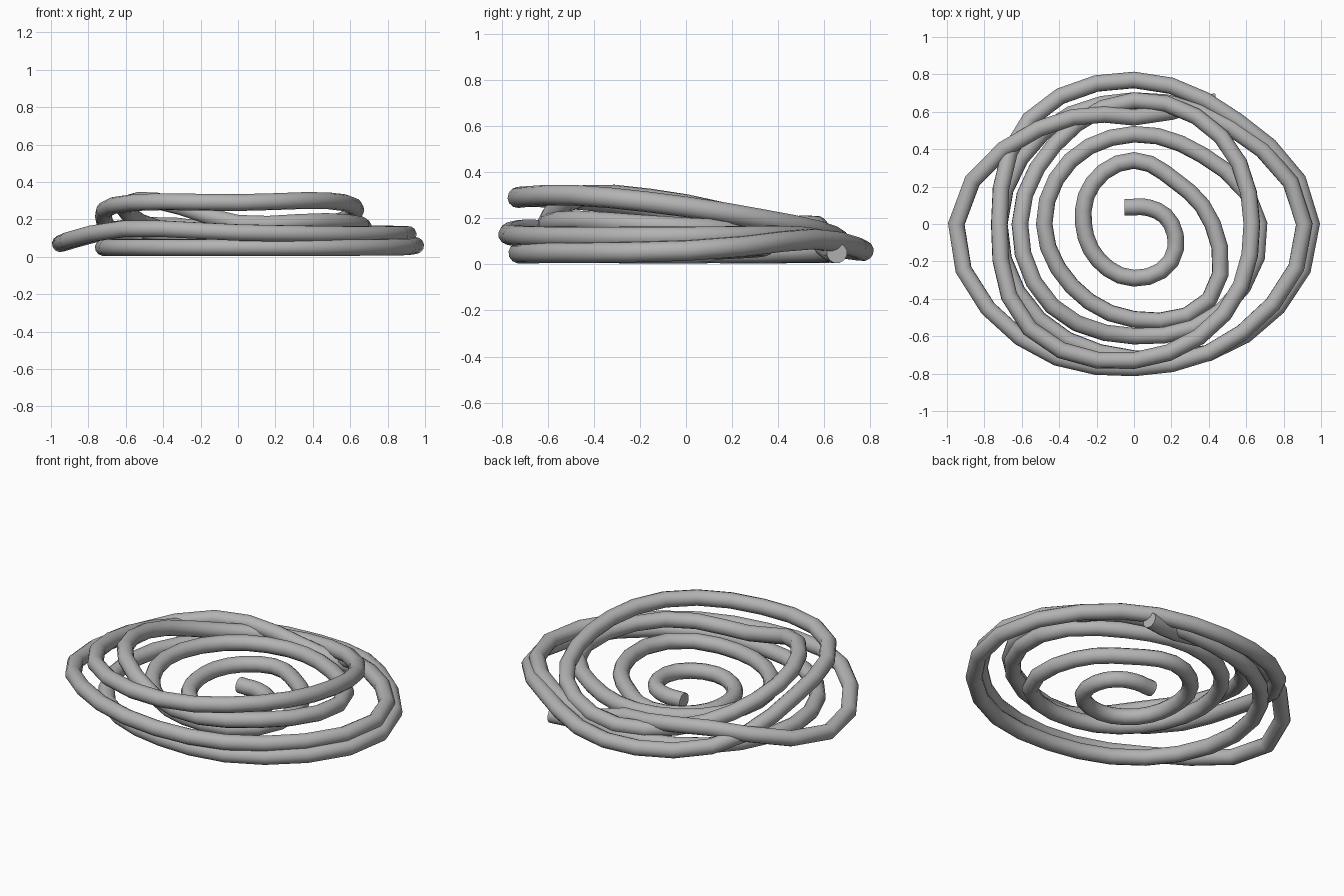
import bpy
import math
from mathutils import Vector

cube = bpy.data.objects.get("Cube")
if cube:
    bpy.data.objects.remove(cube, do_unlink=True)

TUBE_RADIUS = 0.045
STEPS_PER_TURN = 8
SAMPLES_PER_STEP = 3

# Each turn runs clockwise from the back: (distance from centre, height)
inner_turn = [(.09, .05), (.12, .05), (.20, .05), (.28, .05),
              (.29, .05), (.27, .05), (.27, .06), (.31, .07)]
second_turn = [(.34, .08), (.32, .09), (.42, .10), (.57, .10),
               (.51, .10), (.47, .11), (.48, .13), (.48, .13)]
raised_turn = [(.48, .13), (.52, .14), (.67, .16), (.66, .19),
               (.60, .18), (.62, .30), (.61, .26), (.60, .15)]
top_turn = [(.66, .11), (.66, .17), (.63, .25), (.68, .30),
            (.73, .29), (.79, .29), (.72, .22), (.79, .09)]
bottom_turn = [(.77, .06), (.78, .11), (.95, .06), (.84, .05),
               (.72, .05), (.72, .05), (.72, .05), (.69, .05)]
outer_turn = [(.66, .06), (.73, .12), (.91, .12), (.82, .12),
              (.77, .13), (.86, .15), (.95, .07), (.72, .17)]
closing = [(.57, .13)]


def catmull(a, b, c, d, t):
    """Smooth value between b and c."""
    return b + t * ((c - a) / 2 + t * ((a - 2.5 * b + 2 * c - d / 2)
                    + t * ((3 * (b - c) + d - a) / 2)))


def coil_path(keys):
    """Sample the polar keys into points along the hose."""
    points = []
    last = len(keys) - 1
    for i in range(last):
        around = [keys[min(max(i + k, 0), last)] for k in (-1, 0, 1, 2)]
        for s in range(SAMPLES_PER_STEP):
            t = s / SAMPLES_PER_STEP
            radius, height = (catmull(*values, t) for values in zip(*around))
            angle = math.pi / 2 - (i + t) * math.tau / STEPS_PER_TURN
            points.append(Vector((radius * math.cos(angle),
                                  radius * math.sin(angle), height)))
    radius, height = keys[last]
    points.append(Vector((0, radius, height)))
    return points


def flat_material(name, colour):
    material = bpy.data.materials.new(name)
    material.use_nodes = True
    material.diffuse_color = colour
    material.node_tree.nodes["Principled BSDF"].inputs["Base Color"].default_value = colour
    return material


# Coil path with the two loose ends
keys = inner_turn + second_turn + raised_turn + top_turn + bottom_turn + outer_turn + closing
path = [Vector((-.05, .09, .05))] + coil_path(keys)
path += [Vector((.2, .6, .08)), Vector((.33, .64, .05)), Vector((.44, .655, .05))]

# Round hose swept along the path
curve = bpy.data.curves.new("coiled_hose", "CURVE")
curve.dimensions = "3D"
curve.bevel_depth = TUBE_RADIUS
curve.bevel_resolution = 4
curve.use_fill_caps = True
spline = curve.splines.new("POLY")
spline.points.add(len(path) - 1)
for point, position in zip(spline.points, path):
    point.co = (*position, 1)
hose = bpy.data.objects.new("coiled_hose", curve)
bpy.context.collection.objects.link(hose)
curve.materials.append(flat_material("plain_grey", (.45, .45, .45, 1)))

# Turn the sweep into a mesh with smooth sides and crisp ends
bpy.ops.object.select_all(action="DESELECT")
hose.select_set(True)
bpy.context.view_layer.objects.active = hose
bpy.ops.object.convert(target="MESH")
bpy.ops.object.shade_smooth_by_angle(angle=math.radians(50))
